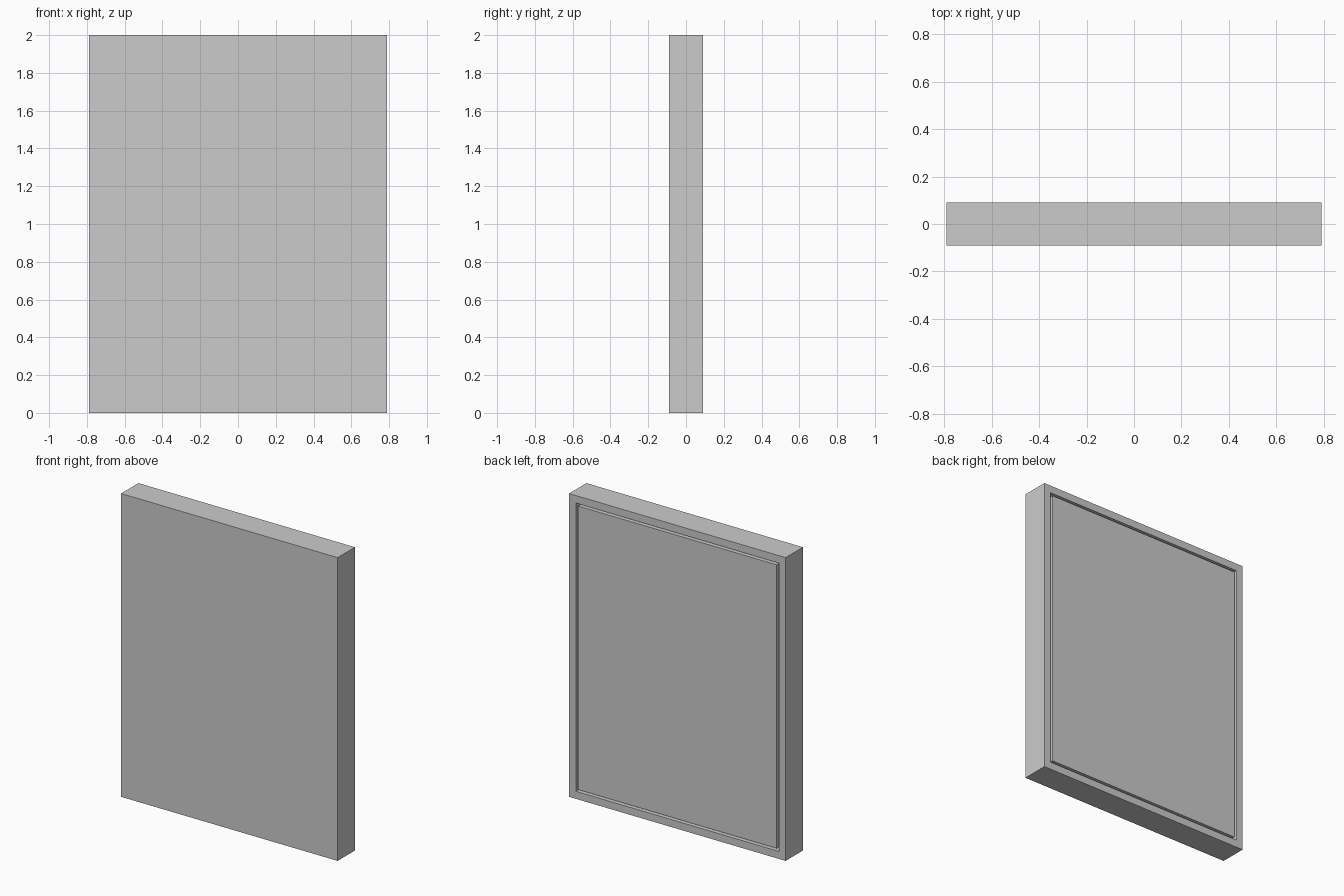
import bpy, bmesh

if "Cube" in bpy.data.objects:
    bpy.data.objects.remove(bpy.data.objects["Cube"])

W, D, H = 1.58, 0.18, 2.0      # overall size
BORDER, GAP, DEPTH = 0.07, 0.022, 0.09   # rim width, groove width, groove depth

bm = bmesh.new()
bmesh.ops.create_cube(bm, size=1)
bmesh.ops.scale(bm, vec=(W, D, H), verts=bm.verts)
bmesh.ops.translate(bm, vec=(0, 0, H / 2), verts=bm.verts)
bm.normal_update()

# rim and groove outline on the back face
back = max(bm.faces, key=lambda f: f.normal.y)
bmesh.ops.inset_region(bm, faces=[back], thickness=BORDER)
groove = bmesh.ops.inset_region(bm, faces=[back], thickness=GAP)["faces"]

# sink the ring to leave a raised flush panel
ext = bmesh.ops.extrude_face_region(bm, geom=groove)["geom"]
bmesh.ops.translate(bm, vec=(0, -DEPTH, 0),
                    verts=[g for g in ext if isinstance(g, bmesh.types.BMVert)])
bmesh.ops.delete(bm, geom=[f for f in groove if f.is_valid], context='FACES_ONLY')
bmesh.ops.recalc_face_normals(bm, faces=bm.faces)

mesh = bpy.data.meshes.new("panel_board")
bm.to_mesh(mesh)
bm.free()
bpy.context.collection.objects.link(bpy.data.objects.new("panel_board", mesh))
